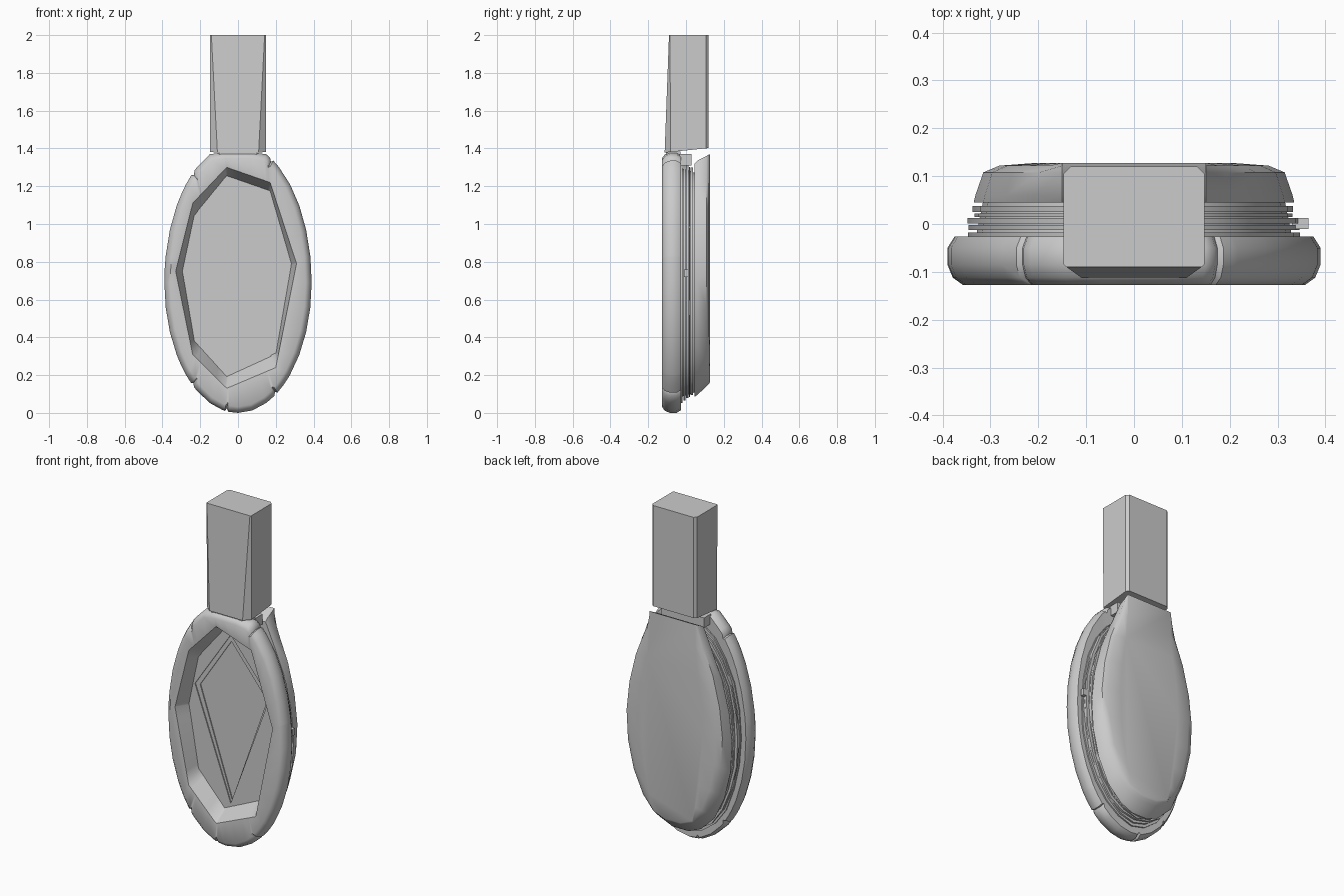
import bpy, bmesh, random
from math import sin, cos, tau, atan2, radians
from mathutils import Vector

random.seed(4)
if "Cube" in bpy.data.objects:
    bpy.data.objects.remove(bpy.data.objects["Cube"])

grey = bpy.data.materials.new("light_grey")
grey.use_nodes = True
COLOR = (0.6, 0.6, 0.6, 1)
grey.diffuse_color = COLOR
grey.node_tree.nodes["Principled BSDF"].inputs["Base Color"].default_value = COLOR


def loft(name, loops, closed=False, smooth=True):
    """Skin a series of equal-length (x, y, z) loops, capping the ends unless closed."""
    bm = bmesh.new()
    rows = [[bm.verts.new(p) for p in loop] for loop in loops]
    n = len(rows[0])
    pairs = list(zip(rows, rows[1:])) + ([(rows[-1], rows[0])] if closed else [])
    for a, b in pairs:
        for i in range(n):
            j = (i + 1) % n
            bm.faces.new((a[i], a[j], b[j], b[i]))
    if not closed:
        bm.faces.new(rows[0])
        bm.faces.new(rows[-1])
    bmesh.ops.remove_doubles(bm, verts=bm.verts, dist=0.0001)
    bmesh.ops.recalc_face_normals(bm, faces=bm.faces)
    mesh = bpy.data.meshes.new(name)
    bm.to_mesh(mesh)
    bm.free()
    mesh.materials.append(grey)
    obj = bpy.data.objects.new(name, mesh)
    bpy.context.collection.objects.link(obj)
    if smooth:
        bpy.ops.object.select_all(action='DESELECT')
        obj.select_set(True)
        bpy.context.view_layer.objects.active = obj
        bpy.ops.object.shade_smooth_by_angle(angle=radians(45))


def box(name, x, y, z):
    rect = [(x[0], y[0]), (x[1], y[0]), (x[1], y[1]), (x[0], y[1])]
    loft(name, [[(a, b, h) for a, b in rect] for h in z], smooth=False)


MID, RX, RZ = 0.69, 0.39, 0.69


def ellipse(angles, rx, rz, y, scale=lambda a: 1, shoulder=1.0):
    """Upright ellipse; a shoulder above 1 fills out and flattens its top."""
    return [(rx * scale(a) * cos(a), y,
             MID + rz * scale(a) * min(1, sin(a) * (shoulder if sin(a) > 0 else 1)))
            for a in angles]


def polygon_at(rays, pts, y, grow=1):
    """Sample a polygon along rays from the middle of the case."""
    out = []
    for a in rays:
        d = Vector((cos(a), sin(a)))
        best = 0
        for p, q in zip(pts, pts[1:] + pts[:1]):
            p, q = Vector((p[0], p[1] - MID)), Vector((q[0], q[1] - MID))
            e = q - p
            den = d.cross(e)
            if abs(den) > 1e-9:
                t, u = p.cross(e) / den, p.cross(d) / den
                if t > 0 and -0.0001 <= u <= 1.0001:
                    best = max(best, t)
        out.append((d.x * best * grow, y, MID + d.y * best * grow))
    return out


def ray(p):
    return atan2(p[1] - MID, p[0]) % tau


def rim_angle(x, z):
    return atan2((z - MID) / RZ, x / RX) % tau


def rim_ray(a):
    return atan2(RZ * sin(a), RX * cos(a)) % tau


# Front ring with a faceted eight-sided opening
mouth = [(0.31, 0.79), (0.17, 1.22), (-0.06, 1.3), (-0.24, 1.11),
         (-0.33, 0.75), (-0.24, 0.31), (-0.06, 0.13), (0.2, 0.24)]
floor = [(0.28, 0.79), (0.17, 1.17), (-0.06, 1.25), (-0.23, 1.04),
         (-0.29, 0.75), (-0.23, 0.39), (-0.06, 0.2), (0.2, 0.32)]

# Seams in the rim, each a narrow shallow dent
notches = [rim_angle(*p) for p in
           [(-0.24, 1.24), (-0.24, 0.15), (0.18, 1.31), (0.2, 0.1), (-0.06, 0.01)]]


def dent(a):
    return 0.978 if any(abs(a - n) < 0.004 for n in notches) else 1


rim = [i * tau / 32 for i in range(32)]
rim = [a for a in rim if all(abs(a - n) > 0.06 for n in notches)]
rim += [n + s for n in notches for s in (-0.025, 0, 0.025)]
# Extra rim points in line with the corners of the opening
for p in mouth + floor:
    c = ray(p)
    if all(abs(rim_ray(a) - c) > 0.005 for a in rim):
        rim.append(rim_angle(RX * cos(c), MID + RX * sin(c)))
rim.sort()
rim_rays = [rim_ray(a) for a in rim]
profile = [(0.358, 0.658, -0.127), (0.379, 0.679, -0.112), (RX, RZ, -0.085),
           (RX, RZ, -0.05), (0.375, 0.675, -0.026)]
loft("front_ring", [polygon_at(rim_rays, floor, -0.03), polygon_at(rim_rays, mouth, -0.12)]
     + [ellipse(rim, rx, rz, y, dent, 1.065) for rx, rz, y in profile], closed=True)

# Recessed floor with a stepped kite-shaped inset
kite = [(0.235, 0.92), (-0.02, 1.23), (-0.255, 0.88), (-0.02, 0.23)]
inner_kite = [(0.215, 0.9), (-0.02, 1.19), (-0.225, 0.88), (-0.015, 0.25)]
rays = sorted({ray(p) for p in floor + kite + inner_kite})
loft("recess_floor", [
    polygon_at(rays, floor, -0.02, 1.05), polygon_at(rays, floor, -0.04, 1.05),
    polygon_at(rays, kite, -0.04), polygon_at(rays, kite, -0.034),
    polygon_at(rays, inner_kite, -0.034), polygon_at(rays, inner_kite, -0.028)],
    smooth=False)

# Inner core and the uneven stack of thin layers between the shells
steps = [i * tau / 24 for i in range(24)]
loft("inner_core", [ellipse(steps, 0.33, 0.605, -0.024), ellipse(steps, 0.315, 0.58, 0.05)])
stack = [(-0.026, 0.008, 0.354, 0.64), (-0.013, 0.011, 0.347, 0.63),
         (0.001, 0.012, 0.354, 0.625), (0.015, 0.007, 0.338, 0.615), (0.025, 0.013, 0.34, 0.61)]
for i, (y, thick, rx, rz) in enumerate(stack):
    wobble = {a: random.uniform(0.975, 1.0) for a in steps}
    loft(f"middle_layer_{i + 1}", [ellipse(steps, rx, rz, y, wobble.get),
                                   ellipse(steps, rx, rz, y + thick, wobble.get)])
box("side_catch", (0.33, 0.365), (-0.01, 0.013), (0.72, 0.76))

# Teardrop back shell, flat at the top and gently domed towards the rear
half = [(0.15, 1.37), (0.21, 1.23), (0.27, 1.08), (0.315, 0.9), (0.335, 0.72), (0.325, 0.54),
        (0.285, 0.37), (0.22, 0.23), (0.13, 0.14), (0.05, 0.105)]
outline = half + [(-x, z) for x, z in reversed(half)]


def shell_loop(y, scale, top, bottom):
    return [(x if z > 1.3 else max(x * scale, min(x, 0.15)), y,
             bottom + (z - 0.105) / 1.265 * (top - bottom)) for x, z in outline[:10]]


def mirrored(loop):
    return loop + [(-x, y, z) for x, y, z in reversed(loop)]


shell = [(0.045, 1, 1.32, 0.085), (0.06, 0.99, 1.335, 0.095), (0.108, 0.94, 1.36, 0.14),
         (0.122, 0.84, 1.368, 0.155), (0.128, 0.6, 1.37, 0.165)]
loft("back_shell", [mirrored(shell_loop(*s)) for s in shell])

# Hinge bar below the stem
box("hinge_bar", (-0.14, 0.14), (-0.035, 0.03), (1.31, 1.37))


# Tapered stem with chamfered corners
def stem_loop(z_front, z_back, front, cx, cy):
    side = [(0.132, 0.12), (0.147, 0.105), (0.147, front + cy), (0.147 - cx, front)]
    pts = side + [(-x, y) for x, y in reversed(side)]
    return [(x, y, z_front + (z_back - z_front) * (y - front) / (0.12 - front)) for x, y in pts]


loft("stem", [stem_loop(1.378, 1.402, -0.113, 0.038, 0.032),
              stem_loop(2.0, 2.0, -0.09, 0.006, 0.005)], smooth=False)
# Neck joining the stem to the front ring
box("stem_neck", (-0.1, 0.1), (-0.105, -0.03), (1.34, 1.385))
